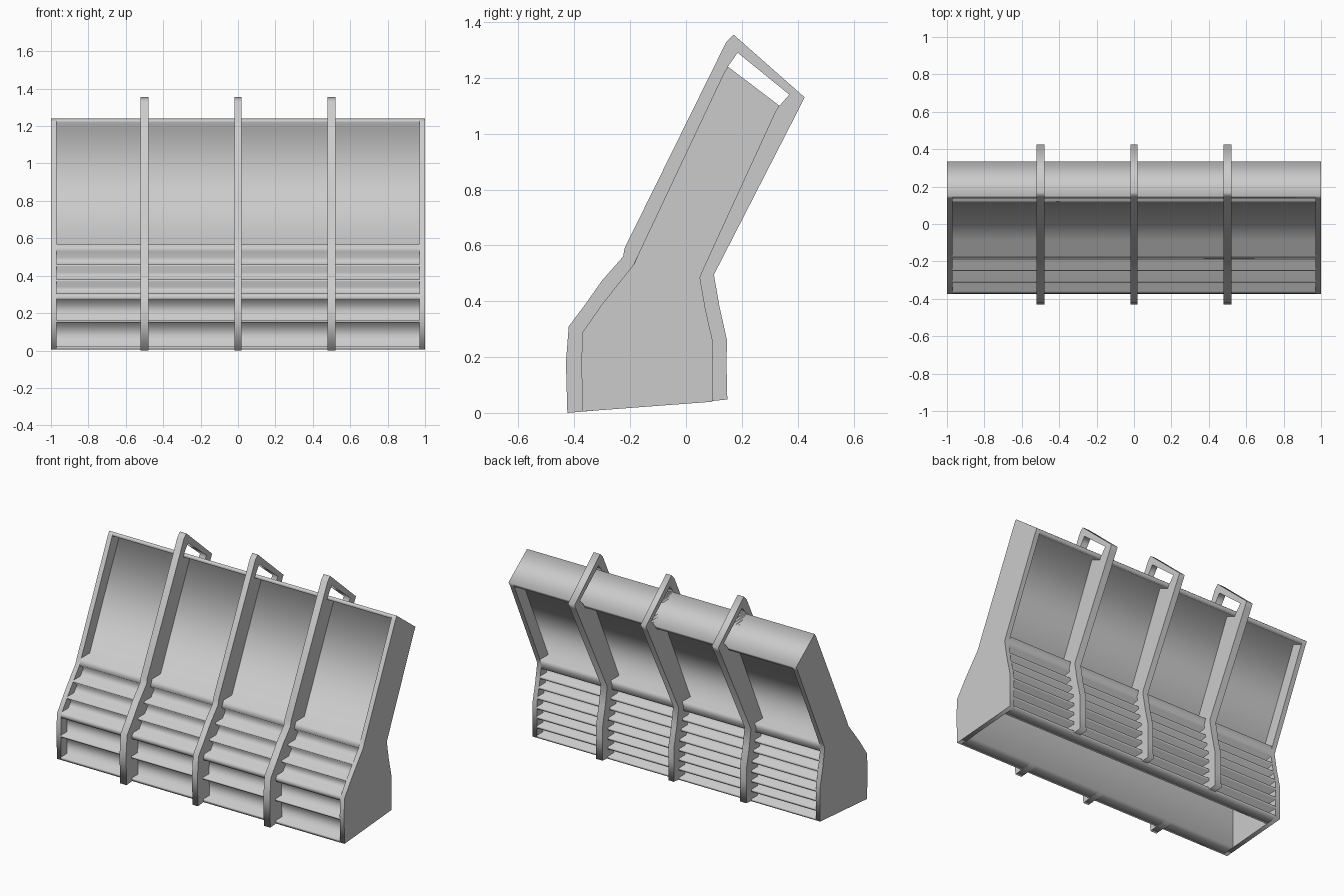
import bpy
from math import pi
from mathutils import Vector

if "Cube" in bpy.data.objects:
    bpy.data.objects.remove(bpy.data.objects["Cube"])


def extrude_profile(name, loops, x, width):
    """Fill closed (y, z) loops and extrude them along x, centred on x."""
    cu = bpy.data.curves.new(name, 'CURVE')
    cu.dimensions = '2D'
    cu.fill_mode = 'BOTH'
    cu.extrude = width / 2
    for pts in loops:
        sp = cu.splines.new('POLY')
        sp.points.add(len(pts) - 1)
        for p, (y, z) in zip(sp.points, pts):
            p.co = (y, z, 0, 1)
        sp.use_cyclic_u = True
    ob = bpy.data.objects.new(name, cu)
    ob.rotation_euler = (pi / 2, 0, pi / 2)
    ob.location.x = x
    bpy.context.collection.objects.link(ob)
    bpy.ops.object.select_all(action='DESELECT')
    ob.select_set(True)
    bpy.context.view_layer.objects.active = ob
    bpy.ops.object.convert(target='MESH')
    return ob


def recess(p0, p1, depth, side):
    """Recess between lower and upper edge; side 1 = front, -1 = back."""
    a, b = Vector(p0), Vector(p1)
    d = (b - a).normalized()
    n = Vector((d.y, -d.x)) * side
    return [p0, (a.x + depth / n.x, a.y), tuple(b + n * depth), p1]


def at_height(line, z):
    """Point at height z on a rising outline."""
    for (y0, z0), (y1, z1) in zip(line, line[1:]):
        if z0 <= z <= z1:
            return (y0 + (y1 - y0) * (z - z0) / (z1 - z0), z)
    return line[-1]


# Body outline: front and back edges, both from bottom to top
front = [(-.37, .005), (-.375, .18), (-.37, .29), (-.30, .39), (-.185, .535),
         (-.17, .57), (.137, 1.22), (.15, 1.24)]
back = [(.095, .04), (.095, .26), (.07, .37), (.05, .485), (.065, .52),
        (.32, 1.075), (.335, 1.10)]
# Inner cavity, open at the bottom
cavity = [(-.28, .012), (-.28, .28), (-.09, .52), (-.07, .57), (.203, 1.145),
          (.235, 1.118), (-.028, .55), (-.035, .50), (.015, .26), (.015, .035)]

# Front wall section: two bins, three slots, tall display panel
front_wall = [front[0]]
for z0, z1, depth in [(.025, .15, .06), (.162, .27, .06), (.305, .37, .05),
                      (.38, .45, .05), (.46, .53, .05)]:
    if z0 == .305:
        front_wall.append(front[2])
    front_wall += recess(at_height(front, z0), at_height(front, z1), depth, 1)
front_wall += recess(front[5], front[6], .075, 1) + [front[7]]

# Back wall section: stack of louvers, tall panel
back_wall = [back[0]]
for i in range(7):
    z0 = .055 + i * .06
    back_wall += recess(at_height(back, z0), at_height(back, z0 + .045), .06, -1)
back_wall += [back[3]] + recess(back[4], back[5], .075, -1) + [back[6]]

extrude_profile("body_shell", [front_wall + back_wall[::-1] + cavity[::-1]], 0, 1.94)

# End plates
for s, label in ((-1, "left"), (1, "right")):
    extrude_profile(label + "_end_plate", [front + back[::-1]], s * .985, .03)

# Ribs wrapping the body, with a handle opening above the top
rib_outer = [(-.425, 0), (-.43, .18), (-.42, .31), (-.36, .39), (-.30, .475),
             (-.225, .56), (-.22, .59), (.145, 1.33), (.17, 1.355),
             (.425, 1.13), (.41, 1.10), (.10, .495), (.12, .38),
             (.147, .26), (.145, .18), (.148, .048)]
handle_hole = [(.15, 1.24), (.185, 1.29), (.37, 1.14), (.335, 1.10)]
for x, label in ((-.5, "left"), (0, "middle"), (.5, "right")):
    extrude_profile(label + "_rib", [rib_outer + cavity[::-1], handle_hole],
                    x, .045 if x else .038)
